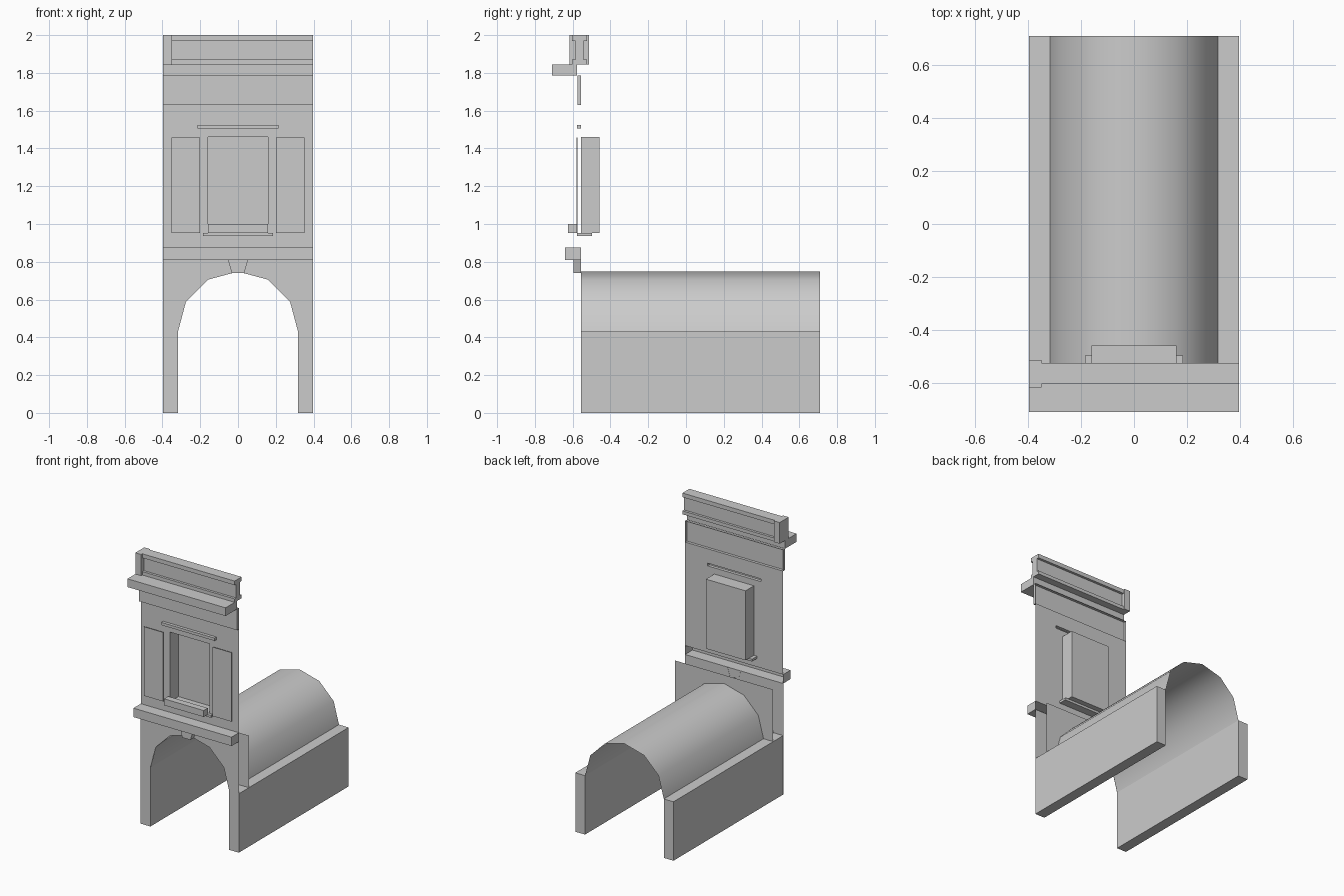
import bpy, bmesh, math

if "Cube" in bpy.data.objects:
    bpy.data.objects.remove(bpy.data.objects["Cube"])

W = 0.396          # half width of the module
R = 0.318          # vault radius
SPRING = 0.43      # height where the vault starts
FACE = -0.555      # main wall plane
BACK = 0.71
H = 0.81           # top of the arcade storey


def finish(name, bm):
    me = bpy.data.meshes.new(name)
    bm.to_mesh(me)
    bm.free()
    ob = bpy.data.objects.new(name, me)
    bpy.context.collection.objects.link(ob)
    return ob


def prism(name, pts, y0, y1, front=True, back=True):
    """Extrude an x/z outline along y; either cap can be left open."""
    bm = bmesh.new()
    a = [bm.verts.new((x, y0, z)) for x, z in pts]
    b = [bm.verts.new((x, y1, z)) for x, z in pts]
    n = len(pts)
    for i in range(n):
        j = (i + 1) % n
        bm.faces.new((a[j], a[i], b[i], b[j]))
    if front:
        bm.faces.new(a)
    if back:
        bm.faces.new(b[::-1])
    return finish(name, bm)


def rect(x0, x1, z0, z1):
    return [(x0, z0), (x1, z0), (x1, z1), (x0, z1)]


def sheet(name, outlines, y):
    """Flat single-sided wall pieces facing the front."""
    bm = bmesh.new()
    for pts in outlines:
        bm.faces.new([bm.verts.new((x, y, z)) for x, z in pts])
    bmesh.ops.remove_doubles(bm, verts=bm.verts, dist=1e-5)
    return finish(name, bm)


# Vault profile, six segments from right to left
arc = [(R * math.cos(math.pi * i / 6), SPRING + R * math.sin(math.pi * i / 6))
       for i in range(7)]

# Side walls of the passage
for side, s in (("left", -1), ("right", 1)):
    x0, x1 = sorted((s * R, s * W))
    prism(side + "_passage_wall", rect(x0, x1, 0, SPRING), FACE, BACK)

# Vaulted ceiling
bm = bmesh.new()
f = [bm.verts.new((x, FACE, z)) for x, z in arc]
b = [bm.verts.new((x, BACK, z)) for x, z in arc]
for i in range(6):
    face = bm.faces.new((f[i], f[i + 1], b[i + 1], b[i]))
    face.smooth = True
finish("vault", bm)

# Arched front and the second arched sheet behind it
half = [(W, 0), (W, H), (0, H)] + arc[3::-1] + [(R, 0)]
mirrored = [(-x, z) for x, z in half]
sheet("arch_front", [half[::-1], mirrored], FACE - 0.001)
half = [(W, SPRING), (W, H), (0, H)] + arc[3::-1]
mirrored = [(-x, z) for x, z in half]
sheet("arch_back", [half, mirrored[::-1]], -0.44)

# Keystone
prism("keystone", [(-0.033, 0.74), (0.033, 0.74), (0.053, H), (-0.053, H)],
      -0.595, FACE, back=False)

# String course between storeys
prism("string_course", rect(-W, W, H, 0.875), -0.64, FACE, back=False)

# Upper wall around the window opening and the lintel
wx, wz0, wz1 = 0.16, 0.953, 1.46
lx, lz0, lz1 = 0.215, 1.505, 1.525
sheet("upper_wall", [
    rect(-W, W, 0.875, wz0),
    rect(-W, -wx, wz0, wz1), rect(wx, W, wz0, wz1),
    rect(-W, W, wz1, lz0),
    rect(-W, -lx, lz0, lz1), rect(lx, W, lz0, lz1),
    rect(-W, W, lz1, 1.63)], FACE)

# Window recess with its pane at the back
prism("window_recess", rect(-wx, wx, wz0, wz1), FACE, -0.458, front=False)
prism("window_lintel", rect(-lx, lx, lz0, lz1), -0.577, FACE, back=False)
prism("window_sill", rect(-0.185, 0.185, 0.936, 0.953), -0.577, -0.497)
prism("flower_box", rect(-wx, wx, 0.953, 1.0), -0.624, -0.577)

# Shutters
for side, s in (("left", -1), ("right", 1)):
    x0, x1 = sorted((s * 0.2, s * 0.353))
    prism(side + "_shutter", rect(x0, x1, 0.953, 1.457), -0.579, -0.575)

# Frieze and cornice
prism("frieze", rect(-W, W, 1.63, 1.785), -0.575, FACE, back=False)
prism("cornice", rect(-W, W, 1.785, 1.845), -0.709, -0.577)

# Parapet: end post, rails and recessed panel
prism("parapet_post", rect(-W, -0.35, 1.845, 2.0), -0.618, -0.514)
prism("parapet_bottom_rail", rect(-0.35, W, 1.845, 1.87), -0.604, -0.524)
prism("parapet_top_rail", rect(-0.35, W, 1.97, 2.0), -0.604, -0.524)
prism("parapet_panel", rect(-0.35, W, 1.87, 1.97), -0.586, -0.542)
